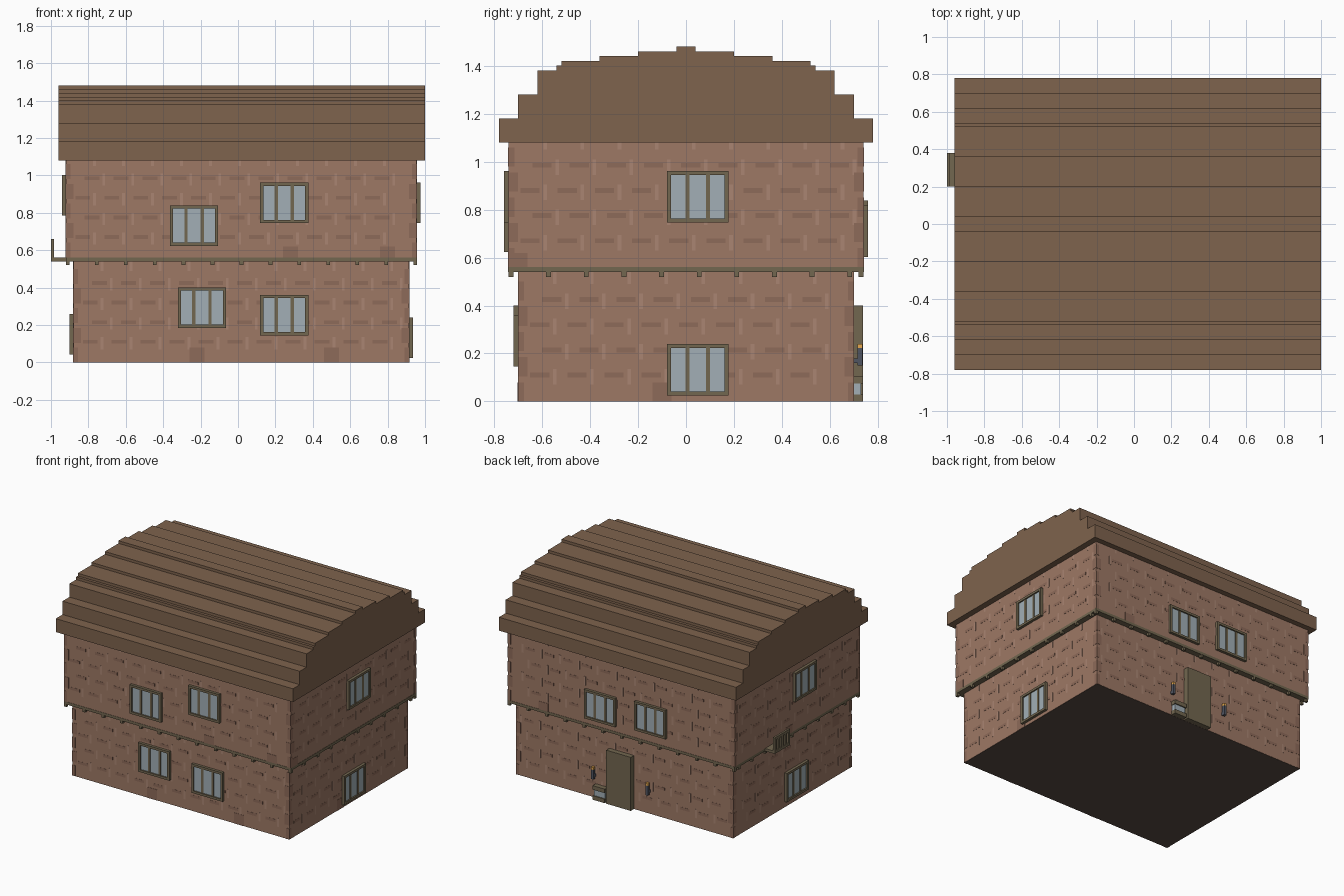
import bpy, bmesh, random

if "Cube" in bpy.data.objects:
    bpy.data.objects.remove(bpy.data.objects["Cube"])

random.seed(4)


def material(name, rgb):
    m = bpy.data.materials.new(name)
    m.diffuse_color = (*rgb, 1)
    m.use_nodes = True
    m.node_tree.nodes["Principled BSDF"].inputs["Base Color"].default_value = m.diffuse_color
    return m


WALL = material("brick", (0.34, 0.19, 0.13))
DARK = material("dark_brick", (0.27, 0.145, 0.10))
LIGHT = material("light_brick", (0.40, 0.235, 0.17))
FLOOR = material("floor", (0.10, 0.07, 0.055))
ROOF = material("roof", (0.21, 0.125, 0.075))
WOOD = material("wood", (0.17, 0.135, 0.08))
GLASS = material("glass", (0.36, 0.43, 0.47))
IRON = material("iron", (0.08, 0.09, 0.12))
FLAME = material("flame", (0.8, 0.4, 0.08))


def build(name, boxes, mat):
    """One object from boxes given as (x0, x1, y0, y1, z0, z1)."""
    bm = bmesh.new()
    for x0, x1, y0, y1, z0, z1 in boxes:
        g = bmesh.ops.create_cube(bm, size=1)
        for v in g["verts"]:
            v.co = ((x0 + x1) / 2 + v.co.x * (x1 - x0),
                    (y0 + y1) / 2 + v.co.y * (y1 - y0),
                    (z0 + z1) / 2 + v.co.z * (z1 - z0))
    me = bpy.data.meshes.new(name)
    bm.to_mesh(me)
    bm.free()
    me.materials.append(mat)
    ob = bpy.data.objects.new(name, me)
    bpy.context.collection.objects.link(ob)
    return ob


# storeys: x0, x1, y0, y1, z0, z1
STOREYS = [(-0.88, 0.915, -0.70, 0.70, 0.0, 0.54),
           (-0.92, 0.955, -0.74, 0.74, 0.56, 1.08)]


def on_wall(storey, side, u0, u1, z0, z1, d0, d1):
    """Box on a wall: u along the wall, d outwards from it."""
    x0, x1, y0, y1 = STOREYS[storey][:4]
    if side == "front":
        return (u0, u1, y0 - d1, y0 - d0, z0, z1)
    if side == "back":
        return (u0, u1, y1 + d0, y1 + d1, z0, z1)
    if side == "right":
        return (x1 + d0, x1 + d1, u0, u1, z0, z1)
    return (x0 - d1, x0 - d0, u0, u1, z0, z1)


# walls, floor and the slab between storeys
build("lower_storey", [STOREYS[0]], WALL)
build("upper_storey", [STOREYS[1]], WALL)
build("floor", [(-0.878, 0.913, -0.698, 0.698, -0.001, 0.001)], FLOOR)
build("floor_slab", [(-0.92, 0.957, -0.742, 0.742, 0.54, 0.56)], WOOD)

# joist ends under the overhang
joists = []
for i in range(13):
    x = -0.92 + i * 1.857 / 12
    for y in (-0.74, 0.72):
        joists.append((x, x + 0.02, y, y + 0.02, 0.52, 0.54))
for i in range(1, 10):
    y = -0.74 + i * 1.46 / 9.3
    for x in (-0.92, 0.937):
        joists.append((x, x + 0.02, y, y + 0.02, 0.52, 0.54))
build("joist_ends", joists, WOOD)

# brick pattern: dark courses, pale uprights, dark corner stones
dark, pale = [], []
for s, (x0, x1, y0, y1, z0, z1) in enumerate(STOREYS):
    for side in ("front", "back", "left", "right"):
        a, b = (x0, x1) if side in ("front", "back") else (y0, y1)
        for row in range(5):
            z = z0 + 0.10 + row * 0.105
            u = a + 0.05 + (row % 2) * 0.05
            while u + 0.08 < b - 0.04:
                if z + 0.02 < z1:
                    dark.append(on_wall(s, side, u, u + 0.08, z, z + 0.02, 0, 0.001))
                if z - 0.03 < z1:
                    pale.append(on_wall(s, side, u + 0.095, u + 0.11,
                                        z - 0.03, min(z + 0.035, z1), 0, 0.001))
                u += 0.155
            w = 0.04 if row % 2 else 0.025
            for c0, c1 in ((a, a + w), (b - w, b)):
                dark.append(on_wall(s, side, c0, c1, z - 0.1, z - 0.02, 0, 0.0015))
for s, side, u, z, h in [(0, "front", -0.26, 0, 0.08), (0, "front", 0.46, 0, 0.08),
                         (1, "front", 0.24, 0.56, 0.06), (1, "front", 0.76, 0.56, 0.06),
                         (0, "right", -0.14, 0, 0.08), (1, "right", -0.74, 0.56, 0.06),
                         (1, "back", 0.62, 0.56, 0.06), (1, "left", 0.06, 0.56, 0.06),
                         (0, "left", -0.55, 0.38, 0.08)]:
    dark.append(on_wall(s, side, u, u + 0.08, z, z + h, 0, 0.002))
build("dark_bricks", dark, DARK)
build("pale_bricks", pale, LIGHT)

# stepped roof, one profile extruded along x
steps = [(0.78, 1.08), (0.78, 1.18), (0.70, 1.18), (0.70, 1.28), (0.62, 1.28),
         (0.62, 1.38), (0.54, 1.38), (0.54, 1.40), (0.52, 1.40), (0.52, 1.42),
         (0.36, 1.42), (0.36, 1.44), (0.20, 1.44), (0.20, 1.46), (0.04, 1.46),
         (0.04, 1.48)]
profile = steps + [(-y, z) for y, z in reversed(steps)]
bm = bmesh.new()
end = bm.faces.new([bm.verts.new((-0.96, y, z)) for y, z in profile])
ext = bmesh.ops.extrude_face_region(bm, geom=[end])
for v in ext["geom"]:
    if isinstance(v, bmesh.types.BMVert):
        v.co.x = 1.0
if not any(len(f.verts) > 4 and f.calc_center_median().x < 0 for f in bm.faces):
    bm.faces.new([v for v in bm.verts if v.co.x < 0])
bmesh.ops.recalc_face_normals(bm, faces=bm.faces)
me = bpy.data.meshes.new("roof")
bm.to_mesh(me)
bm.free()
me.materials.append(ROOF)
bpy.context.collection.objects.link(bpy.data.objects.new("roof", me))


def window(s, side, u, z):
    """Three-light window with lower left corner at u, z."""
    w, h, t = 0.258, 0.216, 0.017
    bars = [(u, u + w, z, z + t, 0.02), (u, u + w, z + h - t, z + h, 0.02),
            (u, u + t, z + t, z + h - t, 0.02),
            (u + w - t, u + w, z + t, z + h - t, 0.02)]
    for k in (1, 2):
        m = u + w * k / 3
        bars.append((m - 0.009, m + 0.009, z + t, z + h - t, 0.014))
    build(f"{side}_window_frame", [on_wall(s, side, *b[:4], 0, b[4]) for b in bars], WOOD)
    build(f"{side}_window_glass",
          [on_wall(s, side, u + t, u + w - t, z + t, z + h - t, 0, 0.01)], GLASS)


for args in [(0, "front", -0.322, 0.185), (0, "front", 0.118, 0.145),
             (1, "front", -0.364, 0.623), (1, "front", 0.118, 0.745),
             (0, "right", -0.08, 0.024), (1, "right", -0.08, 0.746),
             (0, "left", -0.165, 0.042), (1, "left", -0.206, 0.785),
             (1, "back", 0.055, 0.602), (1, "back", -0.36, 0.623)]:
    window(*args)

# door, crate beside it and two wall lamps
build("door", [on_wall(0, "back", -0.06, 0.143, 0, 0.40, 0, 0.038)], WOOD)
build("crate", [on_wall(0, "back", 0.155, 0.255, z, z + 0.03, 0, d)
                for z, d in ((0, 0.038), (0.075, 0.038))], WOOD)
build("crate_panel", [on_wall(0, "back", 0.16, 0.25, 0.03, 0.075, 0, 0.03)], GLASS)
for u in (0.25, -0.20):
    build("lamp_stem", [on_wall(0, "back", u, u + 0.02, 0.15, 0.222, 0.015, 0.037),
                        on_wall(0, "back", u + 0.005, u + 0.015, 0.16, 0.18, 0, 0.015)], IRON)
    build("lamp_flame", [on_wall(0, "back", u, u + 0.02, 0.222, 0.24, 0.015, 0.037)], FLAME)

# small railed ledge on the left side
rail = [(-1.0, -0.92, 0.20, 0.38, 0.54, 0.56), (-1.0, -0.985, 0.20, 0.38, 0.64, 0.66)]
for i in range(5):
    y = 0.20 + i * 0.04
    rail.append((-1.0, -0.985, y, y + 0.02, 0.56, 0.64))
build("railed_ledge", rail, WOOD)
